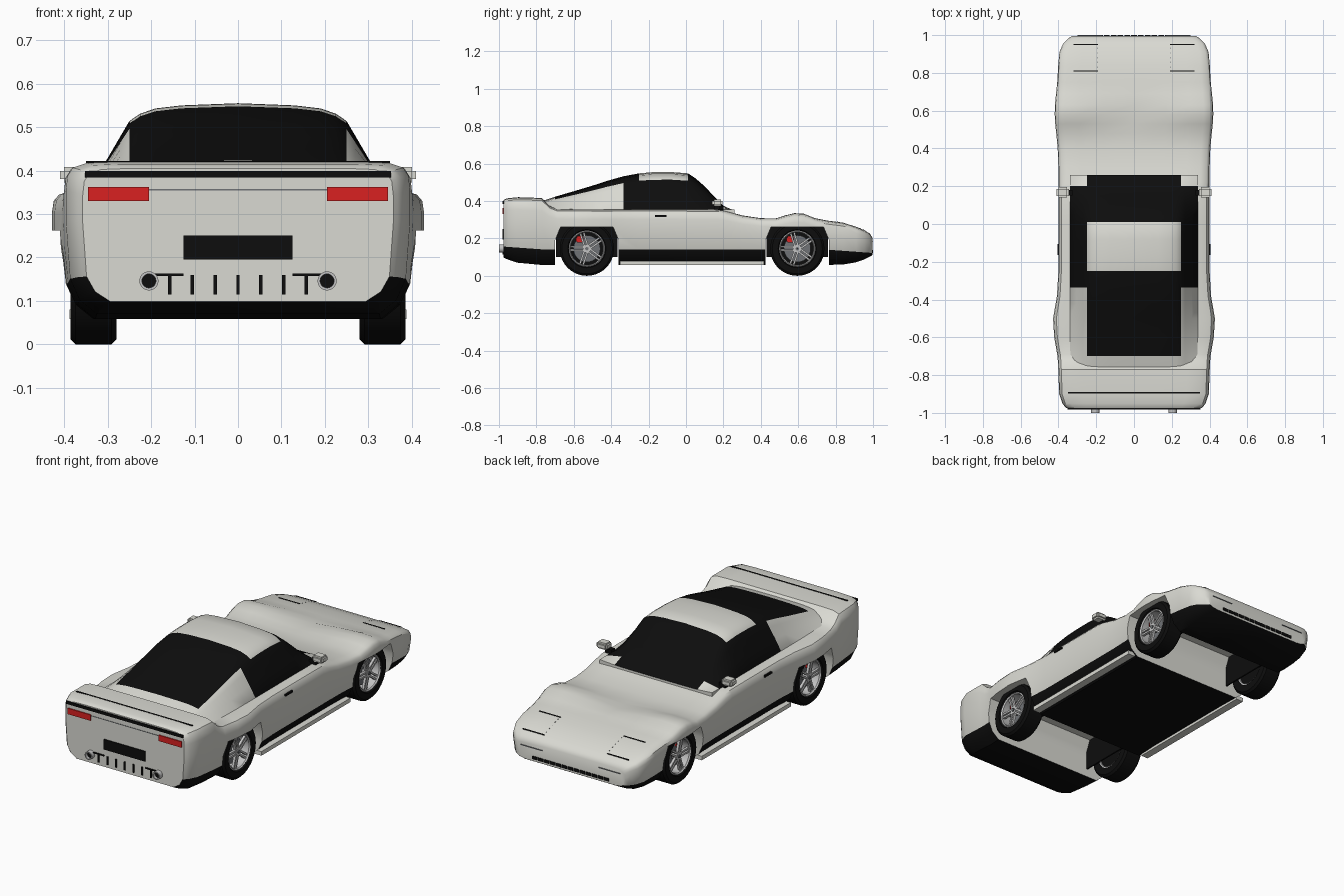
import bpy, bmesh, math
from mathutils import Vector, Matrix

cube = bpy.data.objects.get("Cube")
if cube:
    bpy.data.objects.remove(cube)


def material(name, *rgb):
    m = bpy.data.materials.new(name)
    m.use_nodes = True
    m.diffuse_color = (*rgb, 1)
    m.node_tree.nodes["Principled BSDF"].inputs["Base Color"].default_value = (*rgb, 1)
    return m


PAINT = material("pale_paint", .7, .7, .65)
BLACK = material("black_trim", .004, .004, .004)
RED = material("red", .7, .015, .015)
SILVER = material("silver_rim", .55, .55, .55)
STEEL = material("dark_steel", .16, .17, .18)
SIDES = (("left", 1), ("right", -1))


def finish(name, bm, mats):
    bmesh.ops.recalc_face_normals(bm, faces=bm.faces)
    mesh = bpy.data.meshes.new(name)
    bm.to_mesh(mesh)
    bm.free()
    ob = bpy.data.objects.new(name, mesh)
    bpy.context.collection.objects.link(ob)
    for m in mats:
        mesh.materials.append(m)
    return ob


def activate(ob):
    bpy.ops.object.select_all(action="DESELECT")
    ob.select_set(True)
    bpy.context.view_layer.objects.active = ob


def smooth(ob):
    activate(ob)
    bpy.ops.object.shade_smooth_by_angle(angle=math.radians(35))


def box(name, mat, x, y, z, bevel=0):
    bm = bmesh.new()
    low, high = (Vector(corner) for corner in zip(x, y, z))
    place = Matrix.Translation((low + high) / 2) @ Matrix.Diagonal(high - low).to_4x4()
    bmesh.ops.create_cube(bm, size=1, matrix=place)
    if bevel:
        bmesh.ops.bevel(bm, geom=bm.edges[:], offset=bevel, segments=2, affect="EDGES")
    finish(name, bm, [mat])


def pair(name, mat, x, y, z, bevel=0):
    for side, s in SIDES:
        box(f"{side}_{name}", mat, sorted((x[0] * s, x[1] * s)), y, z, bevel)


def loft(name, rings, mats, rule):
    """Closed rings joined in order; rule(face centre, segment) picks the material."""
    bm = bmesh.new()
    loops = [[bm.verts.new(p) for p in r] for r in rings]
    n = len(loops[0])
    for a, b in zip(loops, loops[1:]):
        for i in range(n):
            j = (i + 1) % n
            f = bm.faces.new((a[i], a[j], b[j], b[i]))
            f.material_index = rule(f.calc_center_median(), min(i, n - 1 - i))
    for end in (loops[0], loops[-1]):
        bm.faces.new(end)
    return finish(name, bm, mats)


def mirror_ring(half, y):
    """Half section from top centre to bottom centre, closed by its reflection."""
    return [(x, y, z) for x, z in half] + [(-x, y, z) for x, z in half[-2:0:-1]]


def swell(y, centre, spread):
    return math.exp(-((y - centre) / spread) ** 2)


# Body: shoulder height along the length, other measures follow rules
shoulder = [(-.975, .405), (-.965, .411), (-.95, .415), (-.9, .42), (-.77, .416), (-.73, .375),
            (-.69, .358), (-.6, .357), (-.5, .356), (-.38, .356), (-.25, .356), (0, .356),
            (.17, .355), (.22, .345), (.3, .323), (.4, .308), (.48, .307), (.53, .323),
            (.58, .335), (.63, .332), (.69, .308), (.75, .296), (.84, .284), (.91, .262),
            (.955, .243), (.983, .226), (.996, .205)]


def shoulder_z(y):
    for (ya, za), (yb, zb) in zip(shoulder, shoulder[1:]):
        if ya <= y <= yb:
            return za + (zb - za) * (y - ya) / (yb - ya)


def body_ring(y, top):
    tip = max(0, abs(y) - .75) * 4
    w = .4 + .03 * swell(y, -.53, .13) + .02 * swell(y, .59, .15) - .08 * tip ** 6
    dip = .036 * swell(y, .59, .07)
    bottom = .058 + .055 * tip ** 3
    trim = .14 - math.copysign(.018 * tip, y)

    def up(f):
        return trim + (top - trim) * f
    half = [(0, top - dip), (w * .4, top - dip * .3), (w * .7, top), (w * .88, up(.99)),
            (w * .96, up(.95)), (w * .99, up(.88)), (w, up(.75)), (w, up(.5)),
            (w * .975, trim), (w * .92, bottom + (trim - bottom) * .4),
            (w * .82, bottom), (0, bottom)]
    return mirror_ring(half, y)


body = loft("body", [body_ring(*s) for s in shoulder], [PAINT, BLACK], lambda c, i: int(i >= 8))

# Wheel arches cut through the body, with dark inner liners
wheel_y = {"rear": -.53, "front": .595}
arch = [(-.17, -.1), (-.17, .19), (-.14, .262), (.14, .262), (.17, .19), (.17, -.1)]
for end, y in wheel_y.items():
    rings = [[(x, y + a, z) for a, z in arch] for x in (-.6, .6)]
    cutter = loft(f"{end}_arch_cutter", rings, [PAINT], lambda c, i: 0)
    cutter.hide_render = True
    mod = body.modifiers.new(f"{end}_arch", "BOOLEAN")
    mod.operation = "DIFFERENCE"
    mod.solver = "EXACT"
    mod.object = cutter
    activate(body)
    bpy.ops.object.modifier_apply(modifier=mod.name)
    bpy.data.objects.remove(cutter)
    pair(f"{end}_arch_liner", BLACK, (.262, .27), (y - .165, y + .165), (.1, .262))
smooth(body)

# Cabin: one section scaled in height along the roofline
BELT, RISE = .354, .201
section = [(0, .555), (.13, .55), (.19, .543), (.225, .531), (.25, .514), (.27, .48),
           (.305, .42), (.34, BELT)]
roofline = [(-.77, .4), (-.7, .423), (-.6, .452), (-.5, .482), (-.42, .508), (-.335, .532),
            (-.25, .548), (-.18, .554), (-.08, .555), (.01, .548), (.05, .522), (.1, .478),
            (.15, .425), (.2, .375), (.26, .346)]


def cabin_ring(y, top):
    scale = (top - BELT) / RISE
    half = [(x, BELT + (z - BELT) * scale) for x, z in section]
    return mirror_ring(half + [(.34, .29), (0, .29)], y)


def glass(c, i):
    if i < 4:
        return int(-.7 < c.y < -.25 or c.y > .01)
    return int(-.335 < c.y < .2)


smooth(loft("cabin", [cabin_ring(*r) for r in roofline], [PAINT, BLACK], glass))

# Sills, handles and mirrors
pair("sill_rail", PAINT, (.345, .388), (-.352, .418), (.058, .08))
pair("door_handle", BLACK, (.395, .406), (-.165, -.105), (.315, .325))
pair("mirror", PAINT, (.345, .41), (.14, .195), (.372, .408), .009)
pair("mirror_stalk", BLACK, (.325, .365), (.15, .18), (.355, .378))

# Tail details
tail = (-.981, -.974)
box("tail_stripe", BLACK, (-.352, .352), tail, (.384, .399))
box("deck_seam", BLACK, (-.35, .35), (-.898, -.89), (.415, .4215))
box("number_plate", BLACK, (-.125, .125), tail, (.195, .25))
box("tail_seam", STEEL, (-.3, .3), (-.977, -.974), (.354, .357))
pair("tail_lamp", RED, (.205, .345), tail, (.33, .362))
pair("exhaust_trim", BLACK, (.125, .215), tail, (.157, .163))
for k in range(-3, 4):
    x = k * .0525
    box(f"diffuser_slot_{k + 4}", BLACK, (x - .004, x + .004), tail, (.115, .16))

# Nose details
nose = (.993, 1)
pair("nose_lamp_line", STEEL, (.17, .3), nose, (.18, .184))
for k in range(-6, 7):
    x = k * .036
    box(f"grille_slot_{k + 7}", BLACK, (x - .015, x + .015), nose, (.122, .138))
for label, y in (("front", .95), ("back", .81)):
    z = shoulder_z(y)
    pair(f"headlamp_seam_{label}", BLACK, (.19, .32), (y - .003, y + .003), (z - .004, z + .002))
for k in range(5):
    y = .83 + k * .025
    z = shoulder_z(y)
    pair(f"headlamp_dash_{k + 1}", STEEL, (.19, .192), (y - .004, y + .004), (z - .004, z + .001))


def lathe(name, mat, profile, turn, steps=40):
    """Turn a closed (radius, offset) outline about x, then place it with a matrix."""
    bm = bmesh.new()
    loops = []
    for k in range(steps):
        a = math.tau * k / steps
        loops.append([bm.verts.new(turn @ Vector((d, r * math.cos(a), r * math.sin(a))))
                      for r, d in profile])
    n = len(profile)
    for k in range(steps):
        a, b = loops[k], loops[(k + 1) % steps]
        for i in range(n):
            j = (i + 1) % n
            bm.faces.new((a[i], a[j], b[j], b[i]))
    smooth(finish(name, bm, [mat]))


def drum(inner, outer, start, stop):
    return [(inner, start), (outer, start), (outer, stop), (inner, stop)]


# Exhaust pipes with dark bores
AXIS = .0005
for side, s in SIDES:
    turn = Matrix.Translation((s * .205, 0, .146)) @ Matrix.Rotation(math.pi / 2, 4, "Z")
    lathe(f"{side}_exhaust", SILVER, drum(.016, .022, -1, -.96), turn, 20)
    lathe(f"{side}_exhaust_bore", BLACK, drum(AXIS, .017, -.985, -.965), turn, 20)

# Wheels: tyre, rim, brake disc, caliper, hub and five twin spokes
tyre = [(.096, .28), (.134, .28), (.145, .291), (.145, .374), (.134, .385), (.102, .385),
        (.096, .375)]
rim = [(.088, .285), (.097, .285), (.097, .378), (.092, .382), (.087, .376)]
round_parts = (("tyre", BLACK, tyre), ("rim", SILVER, rim),
               ("brake_disc", STEEL, drum(AXIS, .072, .325, .338)),
               ("wheel_back", BLACK, drum(AXIS, .09, .295, .303)),
               ("hub", SILVER, drum(AXIS, .022, .345, .375)),
               ("hub_cap", STEEL, drum(AXIS, .009, .37, .38)))
for end, y in wheel_y.items():
    for side, s in SIDES:
        tag = f"{end}_{side}"
        turn = Matrix.Translation((0, y, .145)) @ Matrix.Scale(s, 4, (1, 0, 0))
        for part, mat, profile in round_parts:
            lathe(f"{tag}_{part}", mat, profile, turn)
        box(f"{tag}_caliper", RED, sorted((s * .32, s * .354)), (y - .058, y - .018),
            (.178, .212), .006)
        bm = bmesh.new()
        for k in range(5):
            for offset in (-.009, .009):
                spoke = (turn @ Matrix.Rotation(math.tau * k / 5 + .3, 4, "X")
                         @ Matrix.Translation((.366, offset, .052))
                         @ Matrix.Diagonal((.014, .01, .076, 1)))
                bmesh.ops.create_cube(bm, size=1, matrix=spoke)
        finish(f"{tag}_spokes", bm, [SILVER])
